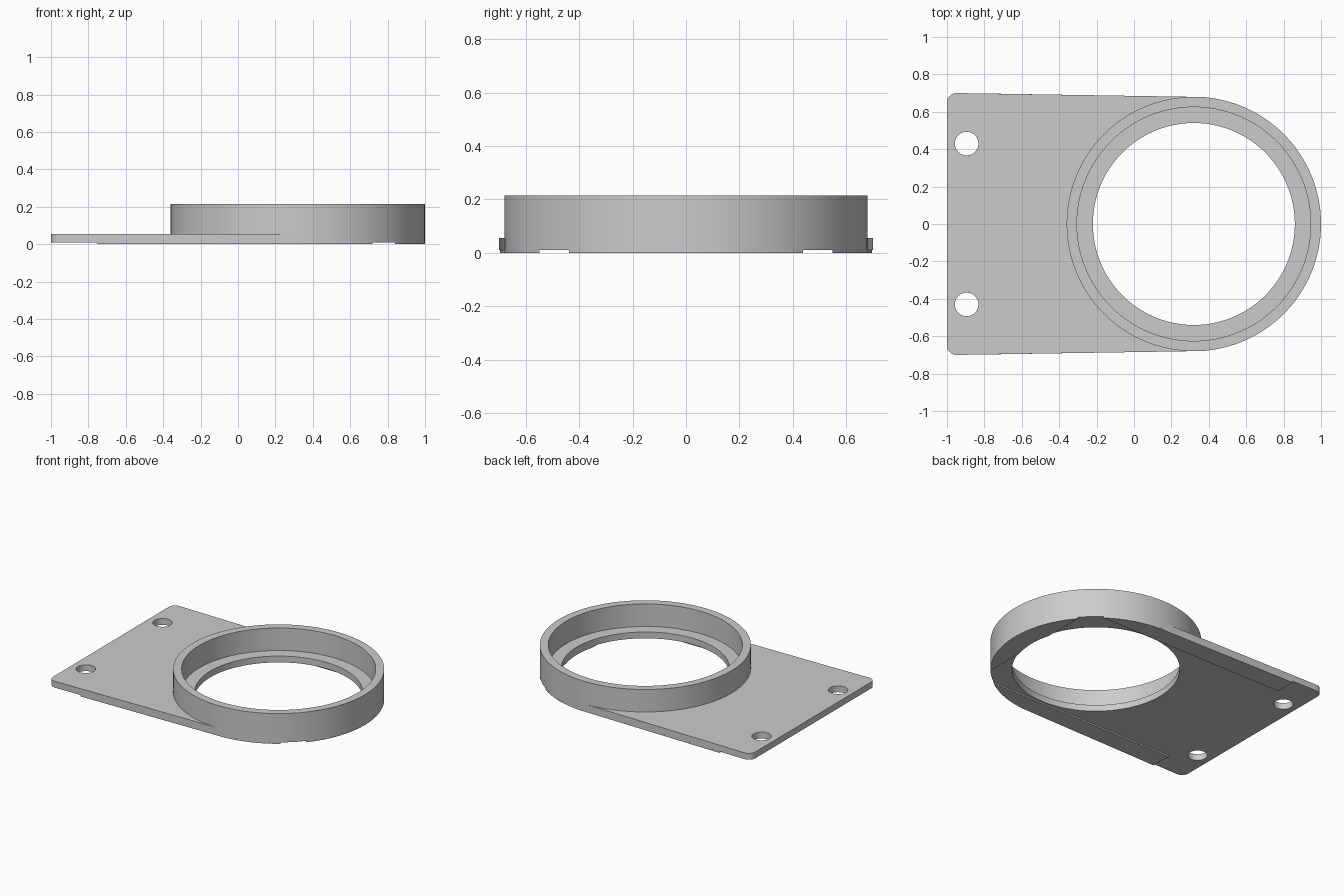
import bpy
from math import asin, cos, pi, radians, sin

cube = bpy.data.objects.get("Cube")
if cube:
    bpy.data.objects.remove(cube, do_unlink=True)

grey = bpy.data.materials.new("light_grey")
grey.use_nodes = True
grey.diffuse_color = (0.6, 0.6, 0.6, 1)
grey.node_tree.nodes["Principled BSDF"].inputs["Base Color"].default_value = (0.6, 0.6, 0.6, 1)

# Main dimensions
CX, OUTER, SEAT, BORE = 0.32, 0.68, 0.625, 0.54
FOOT, PLATE_TOP, RING_TOP = 0.01, 0.055, 0.215


def arc(cx, cy, r, start, end, steps):
    return [(cx + r * cos(start + (end - start) * i / steps),
             cy + r * sin(start + (end - start) * i / steps)) for i in range(steps + 1)]


def circle(cx, cy, r, steps=96):
    return arc(cx, cy, r, 0, 2 * pi, steps)[:-1]


def slab(name, outlines, bottom, top):
    """Extrude closed outlines; inner outlines become holes."""
    curve = bpy.data.curves.new(name, "CURVE")
    curve.dimensions = "2D"
    curve.fill_mode = "BOTH"
    curve.extrude = (top - bottom) / 2
    for points in outlines:
        spline = curve.splines.new("POLY")
        spline.points.add(len(points) - 1)
        for p, (x, y) in zip(spline.points, points):
            p.co = (x, y, 0, 1)
        spline.use_cyclic_u = True
    obj = bpy.data.objects.new(name, curve)
    bpy.context.collection.objects.link(obj)
    obj.location.z = (top + bottom) / 2
    bpy.ops.object.select_all(action="DESELECT")
    obj.select_set(True)
    bpy.context.view_layer.objects.active = obj
    bpy.ops.object.convert(target="MESH")
    obj = bpy.context.object
    obj.data.materials.clear()
    obj.data.materials.append(grey)
    bpy.ops.object.shade_smooth_by_angle(angle=radians(30))
    return obj


# Base plate: rounded end, slightly flared sides, bore and two screw holes
tangent = radians(91)
outline = (arc(CX, 0, OUTER, -tangent, tangent, 64)
           + arc(-0.95, 0.65, 0.05, pi / 2, pi, 8)
           + arc(-0.95, -0.65, 0.05, pi, 1.5 * pi, 8))
screw_holes = [circle(-0.895, side * 0.43, 0.063, 40) for side in (-1, 1)]
slab("base_plate", [outline, circle(CX, 0, BORE)] + screw_holes, FOOT, PLATE_TOP)

# Raised ring around the ledge
slab("ring_wall", [circle(CX, 0, OUTER, 128), circle(CX, 0, SEAT, 128)], PLATE_TOP, RING_TOP)

# Thin pads under both long sides
pad_inner = 0.55
pad_edge = [(-0.75, pad_inner)] + arc(CX, 0, OUTER, asin(pad_inner / OUTER), tangent, 24) + [(-0.75, 0.697)]
for side, name in ((1, "left"), (-1, "right")):
    slab("side_pad_" + name, [[(x, side * y) for x, y in pad_edge]], 0, FOOT)

# Thin pad under the round end, cut straight on its inner side
half_outer = asin(0.438 / OUTER)
half_bore = asin(0.146 / BORE)
slab("end_pad", [arc(CX, 0, OUTER, -half_outer, half_outer, 32)
                 + arc(CX, 0, BORE, half_bore, -half_bore, 16)], 0, FOOT)
